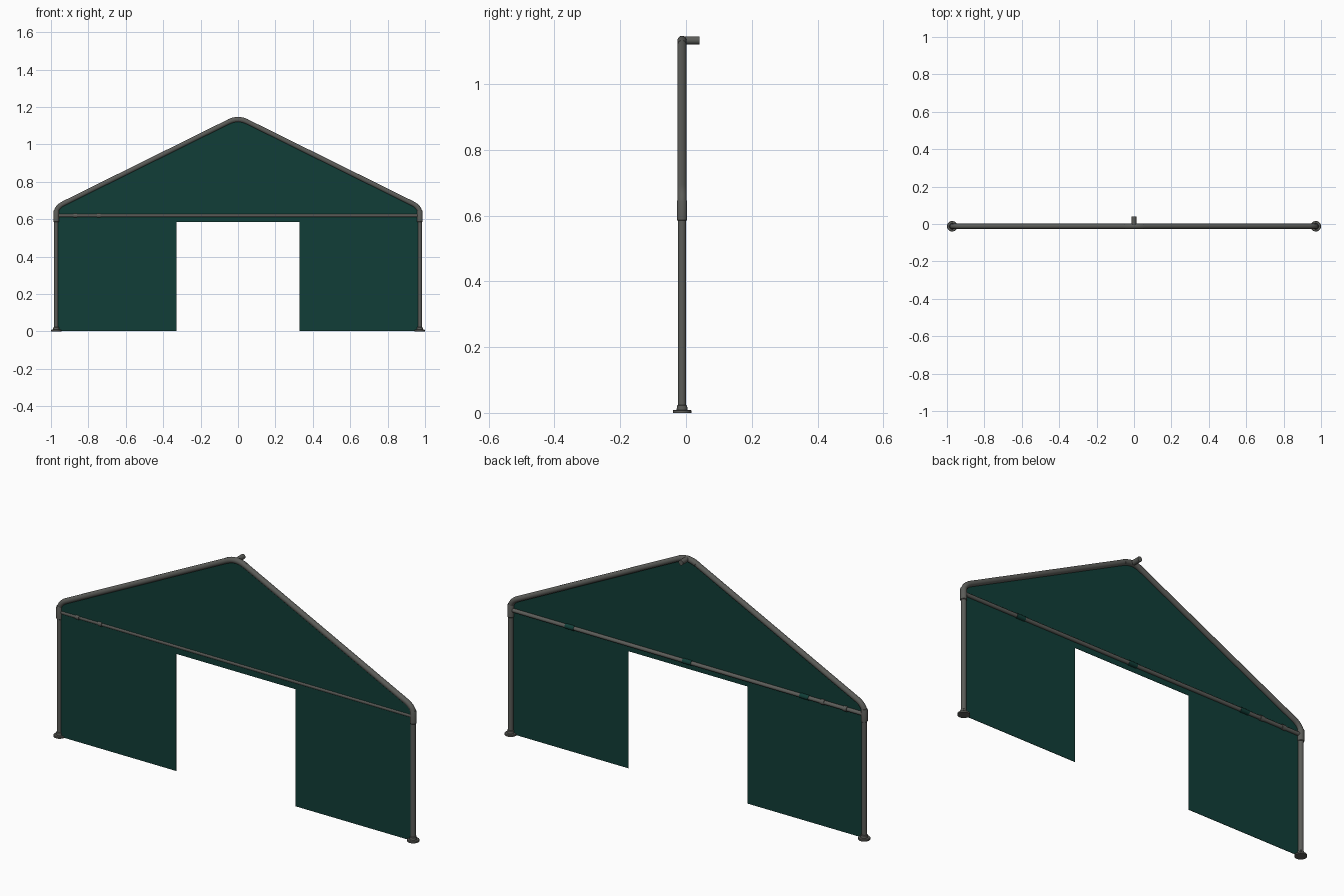
import bpy, bmesh, math
from mathutils import Vector

if "Cube" in bpy.data.objects:
    bpy.data.objects.remove(bpy.data.objects["Cube"])


def mat(name, col):
    m = bpy.data.materials.new(name)
    m.diffuse_color = (*col, 1)
    m.use_nodes = True
    m.node_tree.nodes["Principled BSDF"].inputs["Base Color"].default_value = m.diffuse_color
    return m


GREY = mat("grey_steel", (0.105, 0.107, 0.098))
GREEN = mat("dark_green_canvas", (0.0055, 0.048, 0.039))
PY = -0.012      # depth of the frame centre line
PX = 0.972       # post position
CANVAS_Y = -0.017


def finish(name, bm, m, smooth=True):
    bmesh.ops.recalc_face_normals(bm, faces=bm.faces)
    me = bpy.data.meshes.new(name)
    bm.to_mesh(me)
    bm.free()
    me.materials.append(m)
    ob = bpy.data.objects.new(name, me)
    bpy.context.collection.objects.link(ob)
    if smooth:
        bpy.ops.object.select_all(action='DESELECT')
        ob.select_set(True)
        bpy.context.view_layer.objects.active = ob
        bpy.ops.object.shade_smooth_by_angle(angle=math.radians(35))
    return ob


def tube(name, pts, radii, m=GREY, sides=20):
    """Round tube along a path; radii is one number or one per point."""
    pts = [Vector(p) for p in pts]
    if not isinstance(radii, (list, tuple)):
        radii = [radii] * len(pts)
    bm = bmesh.new()
    rings = []
    for i, p in enumerate(pts):
        t = (pts[min(i + 1, len(pts) - 1)] - pts[max(i - 1, 0)]).normalized()
        ref = Vector((0, 1, 0)) if abs(t.y) < 0.9 else Vector((1, 0, 0))
        u = t.cross(ref).normalized()
        v = t.cross(u)
        ring = []
        for k in range(sides):
            a = 2 * math.pi * k / sides
            ring.append(bm.verts.new(p + (u * math.cos(a) + v * math.sin(a)) * radii[i]))
        rings.append(ring)
    for a, b in zip(rings, rings[1:]):
        for k in range(sides):
            j = (k + 1) % sides
            bm.faces.new((a[k], a[j], b[j], b[k]))
    bm.faces.new(rings[0])
    bm.faces.new(rings[-1])
    return finish(name, bm, m)


def bend(a, b, c, n=8):
    """Rounded corner from a to c around b."""
    a, b, c = Vector(a), Vector(b), Vector(c)
    return [a * (1 - t) ** 2 + b * 2 * t * (1 - t) + c * t * t for t in [i / n for i in range(n + 1)]]


def roof(x):
    return 1.145 - 0.495 * abs(x)


# Rafters: one bent tube from eave to eave
left = bend((-PX, PY, 0.63), (-PX, PY, roof(PX)), (-PX + 0.04, PY, roof(PX - 0.04)))
top = bend((-0.05, PY, roof(0.05)), (0, PY, roof(0)), (0.05, PY, roof(0.05)))
right = [Vector((-p.x, p.y, p.z)) for p in reversed(left)]
tube("rafters", left + top + right, 0.0135)
tube("ridge_elbow", top, 0.0142)

# Ridge stub pointing back
tube("ridge_stub", [(0, PY, 1.133), (0, 0.041, 1.133)], 0.0125)

# Posts, eave sleeves and round feet
for s, side in ((-1, "left"), (1, "right")):
    x = s * PX
    tube(side + "_post", [(x, PY, 0.005), (x, PY, 0.62)], 0.0125)
    tube(side + "_eave_sleeve", [(x, PY, z) for z in (0.585, 0.587, 0.643, 0.648)],
         [0.014, 0.0155, 0.0155, 0.0138])
    tube(side + "_foot", [(x, PY, z) for z in (0, 0.007, 0.009, 0.0095, 0.022, 0.024)],
         [0.028, 0.028, 0.026, 0.0165, 0.0155, 0.0135], sides=28)

# Cross bar with two collars
tube("cross_bar", [(-PX, PY, 0.62), (PX, PY, 0.62)], 0.0095)
for i, x in enumerate((-0.87, -0.745)):
    tube("bar_collar_%d" % (i + 1), [(x - 0.01, PY, 0.62), (x + 0.01, PY, 0.62)], 0.0125)

# Canvas straps around the back of the bar
for i, x in enumerate((-0.645, 0.0, 0.645)):
    bm = bmesh.new()
    prof = [(CANVAS_Y, 0.0115), (PY, 0.0115)]
    prof += [(PY + 0.0115 * math.sin(a), 0.0115 * math.cos(a))
             for a in [math.pi * k / 10 for k in range(1, 10)]]
    prof += [(PY, -0.0115), (CANVAS_Y, -0.0115)]
    ends = [[bm.verts.new((x + dx, y, 0.62 + z)) for y, z in prof] for dx in (-0.024, 0.024)]
    n = len(prof)
    for k in range(n):
        bm.faces.new((ends[0][k], ends[0][(k + 1) % n], ends[1][(k + 1) % n], ends[1][k]))
    bm.faces.new(ends[0])
    bm.faces.new(ends[1])
    finish("bar_strap_%d" % (i + 1), bm, GREEN)


# Canvas sheets: gable and two wall panels
def sheet(name, pts):
    bm = bmesh.new()
    f = bm.faces.new([bm.verts.new((x, CANVAS_Y - 0.001, z)) for x, z in pts])
    ext = bmesh.ops.extrude_face_region(bm, geom=[f], use_keep_orig=True)
    for v in ext["geom"]:
        if isinstance(v, bmesh.types.BMVert):
            v.co.y += 0.002
    finish(name, bm, GREEN, False)


W = PX - 0.002
sheet("gable_canvas", [(-W, 0.584), (W, 0.584), (W, roof(W) - 0.006), (0.0, 1.132), (-W, roof(W) - 0.006)])
for s, side in ((-1, "left"), (1, "right")):
    sheet(side + "_wall_canvas", [(s * 0.328, 0.002), (s * W, 0.002), (s * W, 0.584), (s * 0.328, 0.584)])
